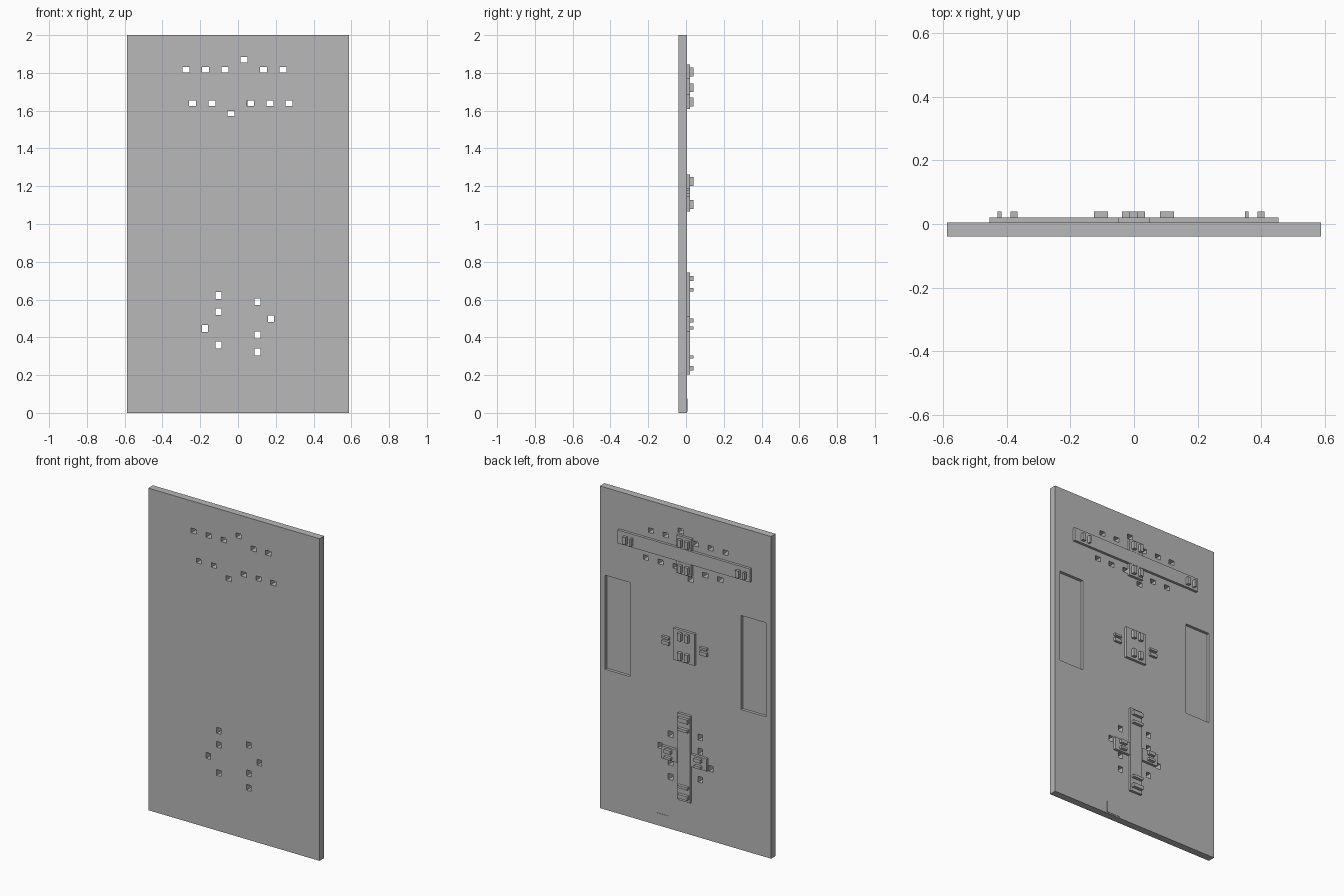
import bpy

cube = bpy.data.objects.get("Cube")
if cube:
    bpy.data.objects.remove(cube, do_unlink=True)

GREY = (0.48, 0.48, 0.48, 1)
grey = bpy.data.materials.new("plain_grey")
grey.use_nodes = True
grey.diffuse_color = GREY
grey.node_tree.nodes["Principled BSDF"].inputs["Base Color"].default_value = GREY

FRONT, BACK, PAD, LUG = -0.04, 0.005, 0.021, 0.04  # depth levels


def box(name, x, z, y):
    """Box between two limits on each axis."""
    bpy.ops.mesh.primitive_cube_add(size=1)
    ob = bpy.context.object
    ob.name = name
    ob.location = [sum(r) / 2 for r in (x, y, z)]
    ob.scale = [abs(r[1] - r[0]) for r in (x, y, z)]
    bpy.ops.object.transform_apply(location=True, rotation=False, scale=True)
    ob.data.materials.append(grey)
    return ob


def pad(name, x, z):
    return box(name, x, z, (BACK - 0.001, PAD))


def lug(name, x, z):
    return box(name, x, z, (PAD - 0.001, LUG))


def cutter(x, z, w, h, y):
    ob = box("cutter", (x - w / 2, x + w / 2), (z - h / 2, z + h / 2), y)
    cutters.append(ob)


# Main panel with drilled slots and two shallow pockets
panel = box("panel", (-0.588, 0.588), (0, 2), (FRONT, BACK))
cutters = []
through = (-0.1, 0.1)
upper = [(x, 1.816) for x in (-0.275, -0.172, -0.07, 0.135, 0.237)]
upper += [(x, 1.639) for x in (-0.24, -0.137, 0.067, 0.169, 0.271)]
upper += [(0.032, 1.869), (-0.036, 1.585)]
for x, z in upper:
    cutter(x, z, 0.037, 0.029, through)
lower = [(-0.103, z) for z in (0.622, 0.535, 0.36)]
lower += [(0.103, z) for z in (0.588, 0.413, 0.323)]
lower += [(-0.175, 0.447), (0.175, 0.498)]
for x, z in lower:
    cutter(x, z, 0.031, 0.036, through)
for x in (-0.467, 0.467):
    cutter(x, 1.163, 0.17, 0.584, (BACK - 0.018, 0.1))

bpy.ops.object.select_all(action="DESELECT")
for c in cutters:
    c.select_set(True)
bpy.context.view_layer.objects.active = cutters[0]
bpy.ops.object.join()
tool = bpy.context.object
cut = panel.modifiers.new("cuts", "BOOLEAN")
cut.object = tool
cut.operation = "DIFFERENCE"
cut.solver = "EXACT"
bpy.context.view_layer.objects.active = panel
bpy.ops.object.modifier_apply(modifier=cut.name)
bpy.data.objects.remove(tool, do_unlink=True)

# Small thin label plate at the bottom edge
box("label_plate", (0.113, 0.203), (0.008, 0.077), (BACK - 0.001, BACK + 0.002))

# Upper cross: long horizontal bar, two tabs and their lugs
pad("upper_bar", (-0.455, 0.455), (1.686, 1.769))
for x in ((-0.429, -0.417), (-0.388, -0.366), (0.349, 0.36), (0.388, 0.41)):
    lug("upper_bar_lug", x, (1.7, 1.745))
columns = ((-0.038, -0.014), (0.011, 0.035))
for z0, z1 in ((1.77, 1.845), (1.61, 1.685)):
    pad("upper_tab", (-0.05, 0.05), (z0, z1))
    for x in columns:
        lug("upper_tab_lug", x, (z0 + 0.012, z1 - 0.016))

# Centre plate with four lugs and a pair of ribs on each side
pad("centre_plate", (-0.073, 0.073), (1.066, 1.262))
for x in columns:
    for z in ((1.08, 1.127), (1.2, 1.248)):
        lug("centre_lug", x, z)
for side in (-1, 1):
    for z in ((1.178, 1.191), (1.142, 1.164)):
        pad("side_rib", (side * 0.105, side * 0.155), z)

# Lower cross: vertical bar, two tabs and their lugs
pad("lower_bar", (-0.043, 0.043), (0.204, 0.743))
for z in ((0.698, 0.725), (0.643, 0.66), (0.288, 0.304), (0.225, 0.249)):
    lug("lower_bar_lug", (-0.036, 0.033), z)
for side in (-1, 1):
    pad("lower_tab", (side * 0.046, side * 0.156), (0.432, 0.51))
    for z in ((0.479, 0.501), (0.442, 0.457)):
        lug("lower_tab_lug", (side * 0.081, side * 0.125), z)
